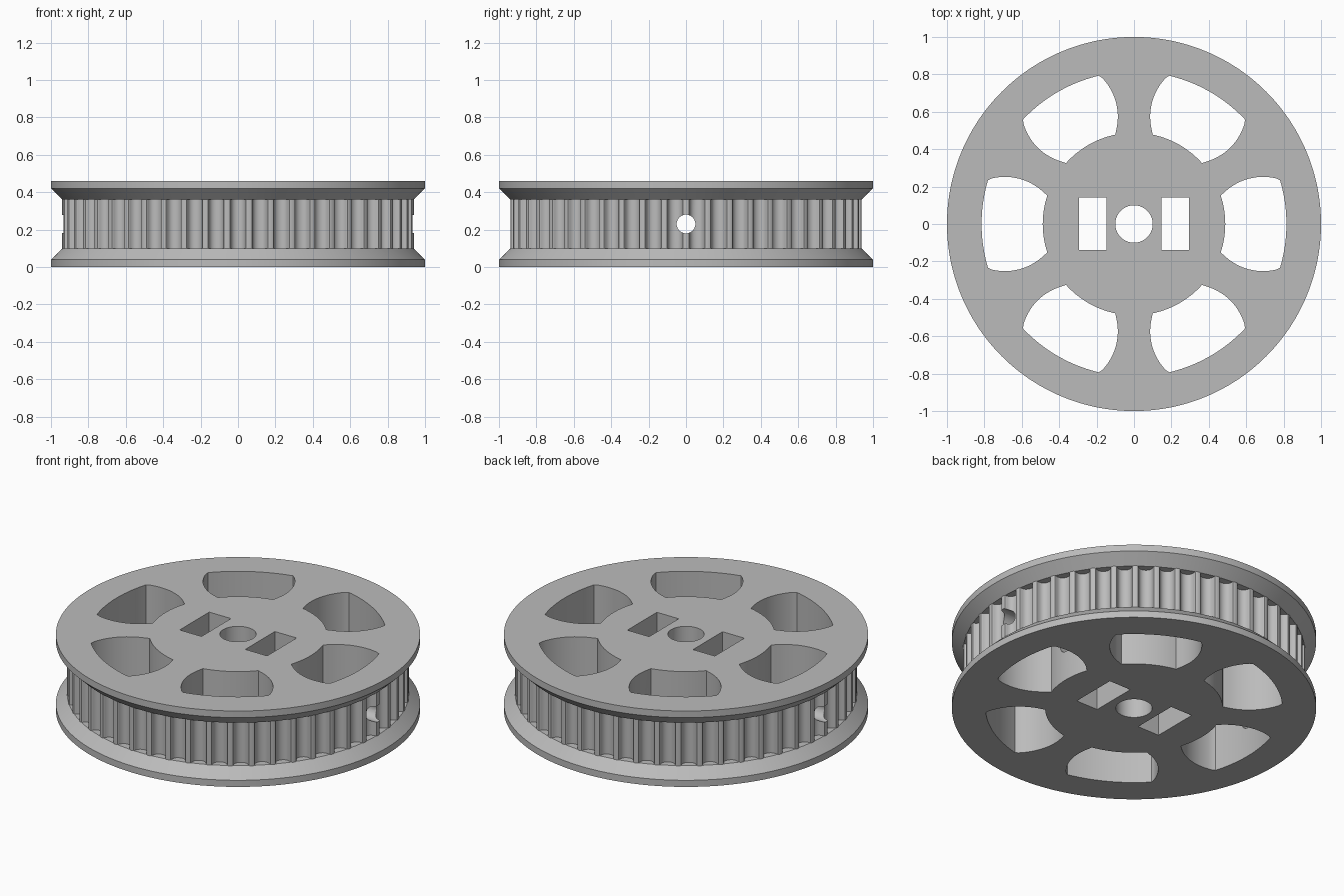
import bpy, bmesh, math
from mathutils import Matrix

if "Cube" in bpy.data.objects:
    bpy.data.objects.remove(bpy.data.objects["Cube"])

HEIGHT, MID = 0.46, 0.23
TEETH, R_TOOTH = 50, 0.94

grey = bpy.data.materials.new("plain grey")
grey.diffuse_color = (0.5, 0.5, 0.5, 1)
grey.use_nodes = True
grey.node_tree.nodes["Principled BSDF"].inputs["Base Color"].default_value = grey.diffuse_color


def finish(name, bm):
    bmesh.ops.recalc_face_normals(bm, faces=bm.faces[:])
    me = bpy.data.meshes.new(name)
    bm.to_mesh(me)
    bm.free()
    me.materials.append(grey)
    ob = bpy.data.objects.new(name, me)
    bpy.context.collection.objects.link(ob)
    return ob


def prism(name, outline, z0, z1):
    """Extrude a closed 2D outline between two heights."""
    bm = bmesh.new()
    lo = [bm.verts.new((x, y, z0)) for x, y in outline]
    hi = [bm.verts.new((x, y, z1)) for x, y in outline]
    n = len(lo)
    bm.faces.new(lo[::-1])
    bm.faces.new(hi)
    for i in range(n):
        j = (i + 1) % n
        bm.faces.new((lo[i], lo[j], hi[j], hi[i]))
    return finish(name, bm)


def lathe(name, profile, n=200):
    """Solid of revolution from (radius, z) pairs, capped at both ends."""
    bm = bmesh.new()
    rings = [[bm.verts.new((r * math.cos(math.tau * i / n), r * math.sin(math.tau * i / n), z))
              for i in range(n)] for r, z in profile]
    bm.faces.new(rings[0][::-1])
    bm.faces.new(rings[-1])
    for a, b in zip(rings, rings[1:]):
        for i in range(n):
            j = (i + 1) % n
            bm.faces.new((a[i], a[j], b[j], b[i]))
    return finish(name, bm)


def turn(points, ang):
    c, s = math.cos(ang), math.sin(ang)
    return [(x * c - y * s, x * s + y * c) for x, y in points]


def combine(target, other, operation):
    mod = target.modifiers.new(operation.lower(), 'BOOLEAN')
    mod.operation = operation
    mod.solver = 'EXACT'
    mod.object = other
    bpy.context.view_layer.objects.active = target
    bpy.ops.object.modifier_apply(modifier=mod.name)
    bpy.data.objects.remove(other, do_unlink=True)


# Toothed drum: rounded belt grooves repeated round the rim
half = [(0.0508, 0), (0.0441, 0.0022), (0.0407, 0.0078), (0.0394, 0.0143),
        (0.0372, 0.0206), (0.0343, 0.0266), (0.0307, 0.0324), (0.0244, 0.0382),
        (0.0169, 0.0425), (0.0087, 0.045)]
groove = [(-w, d) for w, d in half] + [(0, 0.0459)] + [(w, d) for w, d in half[::-1]]
notch = [(w, -(math.sqrt(R_TOOTH ** 2 - w * w) - d)) for w, d in groove]
outline = []
for i in range(TEETH):
    outline += turn(notch, math.tau * i / TEETH)
pulley = prism("pulley", outline, 0.05, HEIGHT - 0.05)

# Flanges with sloping inner faces
rim = [(1.0, 0), (1.0, 0.04), (0.938, 0.10)]
combine(pulley, lathe("lower_flange", rim), 'UNION')
combine(pulley, lathe("upper_flange", [(r, HEIGHT - z) for r, z in rim[::-1]]), 'UNION')


# Six windows: arcs inside and outside, bowed sides
def arc(cx, cy, r, a0, a1, n):
    return [(cx + r * math.cos(a0 + (a1 - a0) * i / n),
             cy + r * math.sin(a0 + (a1 - a0) * i / n)) for i in range(n + 1)]


outer, inner = math.atan2(0.234, 0.781), math.atan2(0.153, 0.465)
bow_x, bow_y, bow_r = 0.69, -0.048, 0.30
start = math.atan2(0.234 - bow_y, 0.781 - bow_x)
end = math.atan2(0.153 - bow_y, 0.465 - bow_x)
side = arc(bow_x, bow_y, bow_r, start, end, 16)
window = (arc(0, 0, 0.815, -outer, outer, 20) + side[1:-1]
          + arc(0, 0, 0.488, inner, -inner, 16) + [(x, -y) for x, y in side[-2:0:-1]])
for i in range(6):
    combine(pulley, prism("window_cutter", turn(window, math.tau * i / 6), -0.1, 0.6), 'DIFFERENCE')

# Two rectangular slots beside the bore
for s in (-1, 1):
    slot = [(s * 0.147, -0.14), (s * 0.293, -0.14), (s * 0.293, 0.143), (s * 0.147, 0.143)]
    combine(pulley, prism("slot_cutter", slot, -0.1, 0.6), 'DIFFERENCE')

# Centre bore
combine(pulley, lathe("bore_cutter", [(0.1, -0.1), (0.1, 0.6)], 64), 'DIFFERENCE')

# Cross hole running the full width
cross = lathe("cross_hole_cutter", [(0.05, -1.2), (0.05, 1.2)], 40)
cross.data.transform(Matrix.Translation((0, 0, MID)) @ Matrix.Rotation(math.pi / 2, 4, 'Y'))
combine(pulley, cross, 'DIFFERENCE')

# Smooth curved walls, crisp edges
bpy.ops.object.select_all(action='DESELECT')
pulley.select_set(True)
bpy.context.view_layer.objects.active = pulley
bpy.ops.object.shade_smooth_by_angle(angle=math.radians(25))
